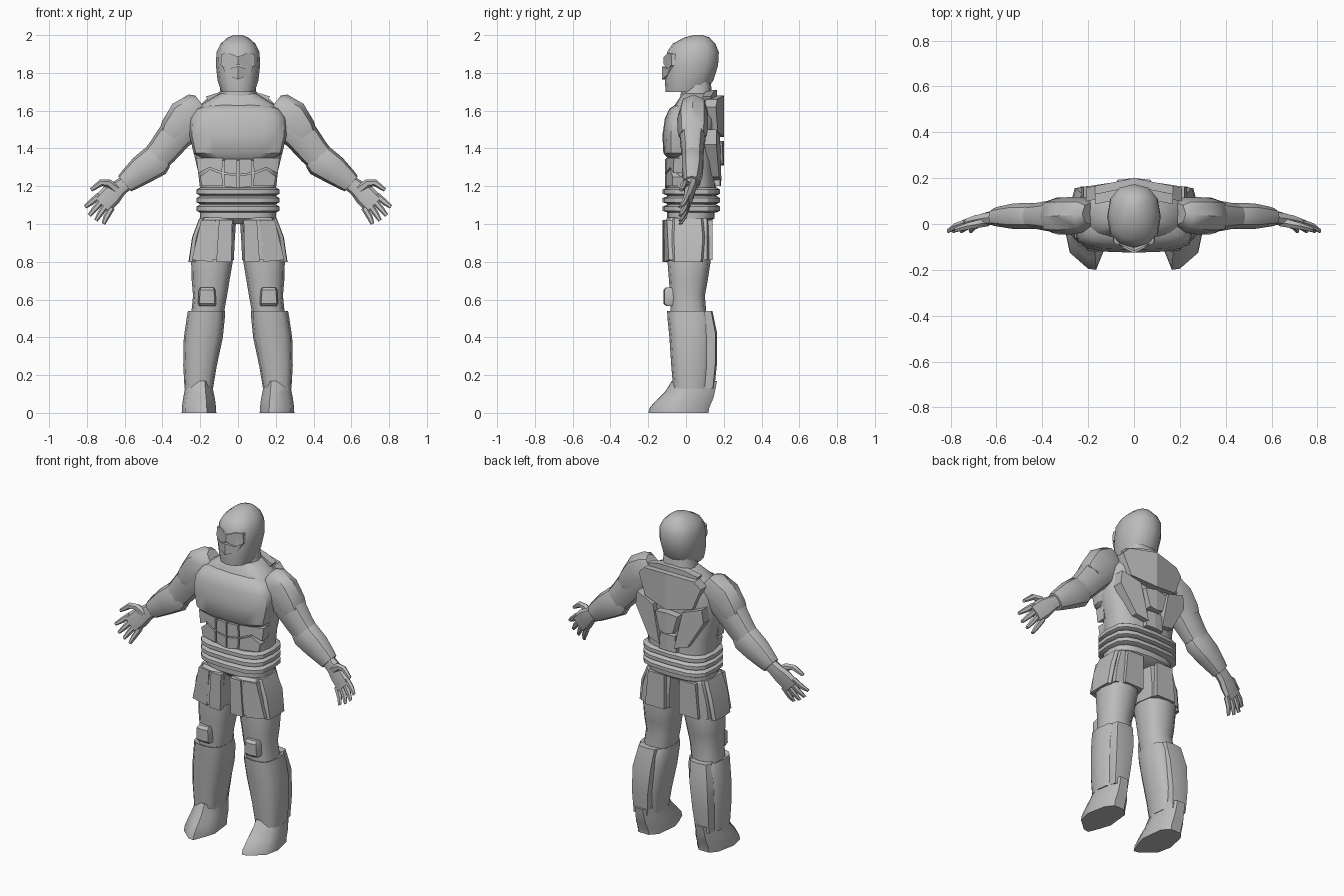
import bpy, bmesh, math
from mathutils import Vector

grey = bpy.data.materials.new("armour grey")
grey.diffuse_color = (0.5, 0.5, 0.5, 1)


def finish(name, bm, mirror, angle=40):
    bmesh.ops.recalc_face_normals(bm, faces=bm.faces)
    me = bpy.data.meshes.new(name)
    bm.to_mesh(me)
    bm.free()
    me.materials.append(grey)
    ob = bpy.data.objects.new(name, me)
    bpy.context.collection.objects.link(ob)
    if mirror:
        ob.modifiers.new("mirror", 'MIRROR').use_clip = False
    bpy.ops.object.select_all(action='DESELECT')
    ob.select_set(True)
    bpy.context.view_layer.objects.active = ob
    bpy.ops.object.shade_smooth_by_angle(angle=math.radians(angle))
    return ob


def sections(name, secs, n=12, p=0.8, mirror=False, angle=40):
    """Skin a closed surface over (centre, U, V) superellipse sections."""
    bm = bmesh.new()
    power = lambda v: math.copysign(abs(v) ** p, v) if abs(v) > 1e-6 else 0
    rings = []
    for c, u, v in secs:
        c, u, v = Vector(c), Vector(u), Vector(v)
        ring = []
        for i in range(n):
            a = 2 * math.pi * i / n
            ring.append(bm.verts.new(c + u * power(math.cos(a)) + v * power(math.sin(a))))
        rings.append(ring)
    for a, b in zip(rings, rings[1:]):
        for i in range(n):
            j = (i + 1) % n
            bm.faces.new((a[i], a[j], b[j], b[i]))
    bm.faces.new(rings[0])
    bm.faces.new(rings[-1])
    return finish(name, bm, mirror, angle)


def stack(name, rows, **kw):
    """Upright loft from rows (z, x_min, x_max, y_front, y_back)."""
    return sections(name, [(((x0 + x1) / 2, (y0 + y1) / 2, z), ((x1 - x0) / 2, 0, 0),
                            (0, (y1 - y0) / 2, 0)) for z, x0, x1, y0, y1 in rows], **kw)


def centred(name, rows, **kw):
    return stack(name, [(z, -h, h, y0, y1) for z, h, y0, y1 in rows], **kw)


def limb(name, pts, n=10, p=0.85):
    """Mirrored limb in the xz plane from points (x, y, z, half width, half depth)."""
    secs = []
    for i, (x, y, z, w, d) in enumerate(pts):
        a, b = pts[max(i - 1, 0)], pts[min(i + 1, len(pts) - 1)]
        t = Vector((b[0] - a[0], 0, b[2] - a[2])).normalized()
        secs.append(((x, y, z), (-t.z * w, 0, t.x * w), (0, d, 0)))
    return sections(name, secs, n=n, p=p, mirror=True)


def slab(name, outline, y, slope, thick, lean=0, z0=0):
    """Mirrored plate from an xz outline, y changing with x and z."""
    bm = bmesh.new()
    front = [bm.verts.new((x, y + slope * x + lean * (z - z0), z)) for x, z in outline]
    back = [bm.verts.new(v.co + Vector((0, thick, 0))) for v in front]
    bm.faces.new(front)
    bm.faces.new(back)
    for i in range(len(front)):
        j = (i + 1) % len(front)
        bm.faces.new((front[i], front[j], back[j], back[i]))
    return finish(name, bm, True, 25)


# Head, visor and neck
centred("helmet", [(1.70, .088, -.108, .10), (1.76, .108, -.112, .145), (1.84, .117, -.108, .17),
                   (1.91, .114, -.10, .174), (1.955, .092, -.07, .155), (1.987, .055, -.01, .125),
                   (2.0, .022, .04, .09)], n=12, p=.85)
slab("visor", [(0, 1.885), (.05, 1.905), (.088, 1.90), (.092, 1.84), (.045, 1.825), (0, 1.845)],
     -.118, .45, .05)
slab("face_guard", [(0, 1.835), (.05, 1.822), (.085, 1.835), (.06, 1.79), (0, 1.765)], -.127, .5, .05)
centred("neck", [(1.62, .12, -.03, .15), (1.67, .1, -.03, .14), (1.76, .09, -.02, .13)])

# Torso
centred("torso", [(1.0, .15, -.07, .11), (1.03, .2, -.10, .15), (1.18, .2, -.10, .16),
                  (1.28, .212, -.085, .15), (1.4, .24, -.085, .15), (1.55, .24, -.08, .16),
                  (1.63, .2, -.06, .155), (1.69, .1, -.02, .14)], n=16, p=.7)
centred("chest_plate", [(1.335, .17, -.085, .03), (1.375, .235, -.12, .05), (1.47, .257, -.125, .07),
                        (1.56, .254, -.112, .07), (1.61, .22, -.088, .07), (1.635, .14, -.05, .07)],
        n=16, p=.65)
for i, z in enumerate((1.16, 1.115, 1.07)):
    centred("belt_%d" % (i + 1), [(z - .008, .205, -.10, .165), (z, .22, -.124, .18),
                                  (z + .022, .22, -.124, .18), (z + .032, .205, -.10, .165)],
            n=16, p=.6, angle=30)

# Abdominal plates
slab("lower_ab", [(.004, 1.19), (.07, 1.20), (.075, 1.265), (.004, 1.255)], -.112, .1, .04)
slab("upper_ab", [(.004, 1.262), (.075, 1.272), (.07, 1.345), (.004, 1.345)], -.112, .1, .04)
slab("lower_oblique", [(.08, 1.2), (.19, 1.2), (.2, 1.25), (.15, 1.29), (.085, 1.265)], -.13, .3, .06)
slab("upper_oblique", [(.085, 1.275), (.15, 1.3), (.21, 1.27), (.22, 1.35), (.08, 1.35)], -.13, .3, .06)

# Back armour
slab("upper_back_plate", [(0, 1.46), (.16, 1.49), (.21, 1.62), (.17, 1.66), (0, 1.68)], .14, -.2, .06)
slab("collar_plate", [(0, 1.65), (.16, 1.655), (.17, 1.675), (.09, 1.70), (0, 1.71)], .12, -.2, .045)
slab("back_lat", [(.05, 1.23), (.13, 1.25), (.23, 1.42), (.22, 1.5), (.10, 1.46)], .135, -.15, .06)
slab("spine_plate", [(0, 1.31), (.045, 1.32), (.075, 1.43), (0, 1.44)], .14, -.1, .06)
slab("lower_spine_plate", [(0, 1.2), (.06, 1.2), (.05, 1.3), (0, 1.3)], .13, -.1, .055)

# Arms
limb("upper_arm", [(.21, .04, 1.59, .08, .065), (.28, .035, 1.525, .095, .072),
                   (.345, .035, 1.455, .09, .07), (.40, .035, 1.385, .082, .06),
                   (.45, .035, 1.33, .075, .055)])
limb("shoulder_pad", [(.18, .045, 1.62, .075, .05), (.21, .04, 1.597, .102, .075),
                      (.285, .035, 1.56, .098, .082), (.335, .035, 1.495, .083, .08),
                      (.355, .035, 1.465, .07, .074)], n=8)
limb("forearm", [(.40, .035, 1.36, .07, .05), (.432, .035, 1.338, .088, .06),
                 (.51, .034, 1.285, .078, .058), (.58, .032, 1.23, .06, .045),
                 (.60, .03, 1.213, .053, .04)])
limb("palm", [(.59, .03, 1.22, .042, .032), (.63, .025, 1.19, .045, .03),
              (.67, .015, 1.155, .058, .028), (.722, .0, 1.103, .058, .02)], n=8)
fingers = [(.748, 1.138, .81, 1.09), (.727, 1.117, .787, 1.045),
           (.705, 1.095, .752, 1.018), (.683, 1.072, .712, 1.0)]
for i, (x, z, tx, tz) in enumerate(fingers):
    limb("finger_%d" % (i + 1), [(x - .015, .005, z + .015, .017, .016),
                                 ((x + tx) / 2, -.01, (z + tz) / 2, .016, .015),
                                 (tx, -.03, tz, .010, .010)], n=6, p=1)
limb("thumb", [(.64, .01, 1.18, .025, .022), (.685, 0, 1.215, .022, .02), (.725, -.01, 1.218, .018, .017),
               (.778, -.025, 1.18, .01, .012)], n=6, p=1)

# Hip skirt: one flared shell and overlapping panels per leg
stack("skirt", [(1.035, .012, .19, -.095, .12), (1.02, .01, .20, -.11, .13), (.9, .018, .235, -.115, .132),
                (.81, .022, .245, -.112, .13)], n=8, p=.5, mirror=True, angle=25)
slab("front_skirt_panel", [(.03, 1.02), (.10, 1.02), (.115, .80), (.035, .80)], -.125, .05, .03)
slab("front_outer_panel", [(.115, 1.02), (.195, 1.02), (.245, .81), (.135, .80)], -.14, .2, .03)
slab("back_skirt_panel", [(.05, 1.02), (.16, 1.02), (.18, .81), (.05, .81)], .11, 0, .03)
stack("side_skirt_panel", [(1.03, .17, .205, -.07, .09), (.93, .2, .243, -.075, .1),
                           (.80, .22, .262, -.07, .09)], n=8, p=.4, mirror=True, angle=25)

# Legs
stack("thigh", [(.95, .02, .22, -.09, .12), (.8, .028, .248, -.098, .13), (.7, .045, .245, -.09, .115),
                (.62, .058, .238, -.085, .10), (.5, .08, .25, -.08, .11)], mirror=True)
stack("knee_pad", [(.565, .12, .205, -.105, -.04), (.58, .115, .212, -.12, -.04),
                   (.65, .12, .208, -.12, -.04), (.665, .125, .2, -.105, -.04)],
      n=8, p=.5, mirror=True)
stack("shin_armour", [(.13, .132, .283, -.068, .12), (.25, .112, .29, -.078, .135),
                      (.40, .08, .287, -.088, .14), (.50, .07, .272, -.098, .135),
                      (.54, .07, .265, -.10, .12), (.53, .095, .245, -.075, .10)],
      n=12, p=.7, mirror=True)
stack("calf_plate", [(.13, .155, .265, .06, .15), (.27, .14, .27, .06, .165), (.42, .12, .265, .06, .165),
                     (.54, .11, .24, .06, .14)], n=8, p=.55, mirror=True, angle=30)

# Boots: ankle shell over a pointed sole
bm = bmesh.new()
sole = [(.115, -.06), (.135, -.125), (.165, -.2), (.20, -.195), (.28, -.125), (.298, -.04),
        (.275, .08), (.24, .125), (.17, .125), (.13, .08)]
layers = []
for z, s, yy in ((0, 1, 0), (.03, .98, .005), (.075, .87, .025), (.115, .72, .035), (.17, .6, .045)):
    layers.append([bm.verts.new((.208 + (x - .208) * (1 - (1 - s) * .6),
                                 yy + y * (s if y < 0 else .95), z)) for x, y in sole])
for a, b in zip(layers, layers[1:]):
    for i in range(len(sole)):
        j = (i + 1) % len(sole)
        bm.faces.new((a[i], a[j], b[j], b[i]))
bm.faces.new(layers[0])
bm.faces.new(layers[-1])
finish("boot", bm, True)
